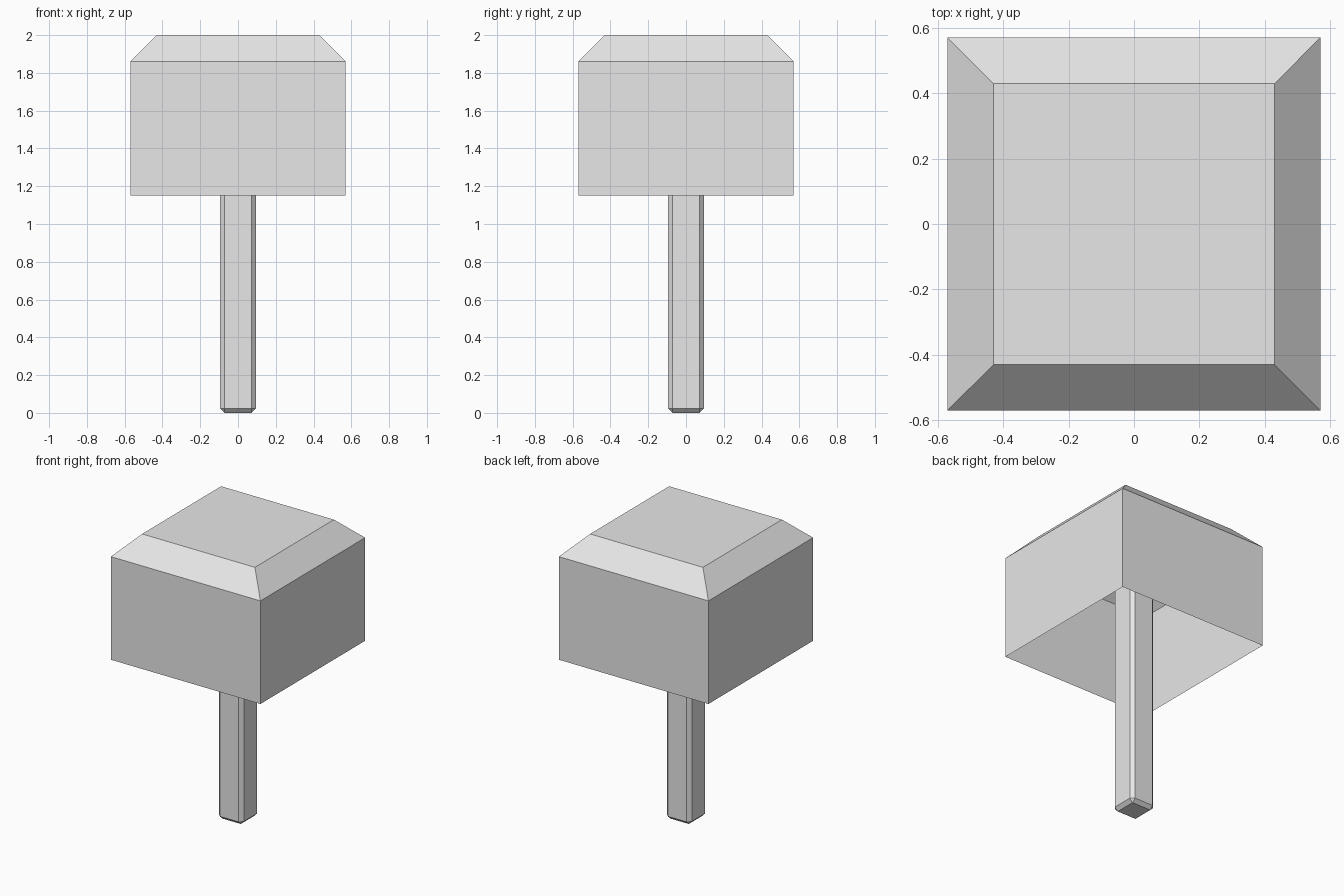
import bpy
import bmesh
from mathutils import Matrix, Vector

if "Cube" in bpy.data.objects:
    bpy.data.objects.remove(bpy.data.objects["Cube"], do_unlink=True)

grey = bpy.data.materials.new("plain grey")
grey.use_nodes = True
colour = (0.8, 0.8, 0.8, 1)
grey.diffuse_color = colour
grey.node_tree.nodes["Principled BSDF"].inputs["Base Color"].default_value = colour


def box(bm, half, bottom, top):
    """Add a square upright box centred on the z axis."""
    bmesh.ops.create_cube(bm, size=1)
    bmesh.ops.scale(bm, vec=Vector((2 * half, 2 * half, top - bottom)), verts=bm.verts)
    bmesh.ops.translate(bm, vec=Vector((0, 0, (top + bottom) / 2)), verts=bm.verts)


def finish(bm, name):
    bmesh.ops.recalc_face_normals(bm, faces=bm.faces)
    mesh = bpy.data.meshes.new(name)
    bm.to_mesh(mesh)
    bm.free()
    mesh.materials.append(grey)
    obj = bpy.data.objects.new(name, mesh)
    bpy.context.collection.objects.link(obj)
    return obj


# Head: a hollow shell, open underneath, with a sloped rim around the top
HEAD_HALF, TOP_HALF = 0.57, 0.43
HEAD_BOTTOM, RIM, HEAD_TOP = 1.15, 1.86, 2.0
bm = bmesh.new()
box(bm, HEAD_HALF, HEAD_BOTTOM, RIM)
bm.normal_update()
underside = [f for f in bm.faces if f.normal.z < -0.9]
bmesh.ops.delete(bm, geom=underside, context="FACES_ONLY")
lid = [f for f in bm.faces if f.normal.z > 0.9]
raised = bmesh.ops.extrude_face_region(bm, geom=lid)["geom"]
bmesh.ops.delete(bm, geom=[f for f in lid if f.is_valid], context="FACES_ONLY")
top_verts = [v for v in raised if isinstance(v, bmesh.types.BMVert)]
bmesh.ops.translate(bm, vec=Vector((0, 0, HEAD_TOP - RIM)), verts=top_verts)
shrink = TOP_HALF / HEAD_HALF
bmesh.ops.transform(bm, matrix=Matrix.Diagonal((shrink, shrink, 1, 1)), verts=top_verts)
head = finish(bm, "head")

# Post: a square bar with all its edges bevelled, running up inside the head
bm = bmesh.new()
box(bm, 0.095, 0, RIM)
bmesh.ops.bevel(bm, geom=list(bm.edges), offset=0.023, offset_type="OFFSET",
                segments=1, profile=0.5, affect="EDGES")
post = finish(bm, "post")
